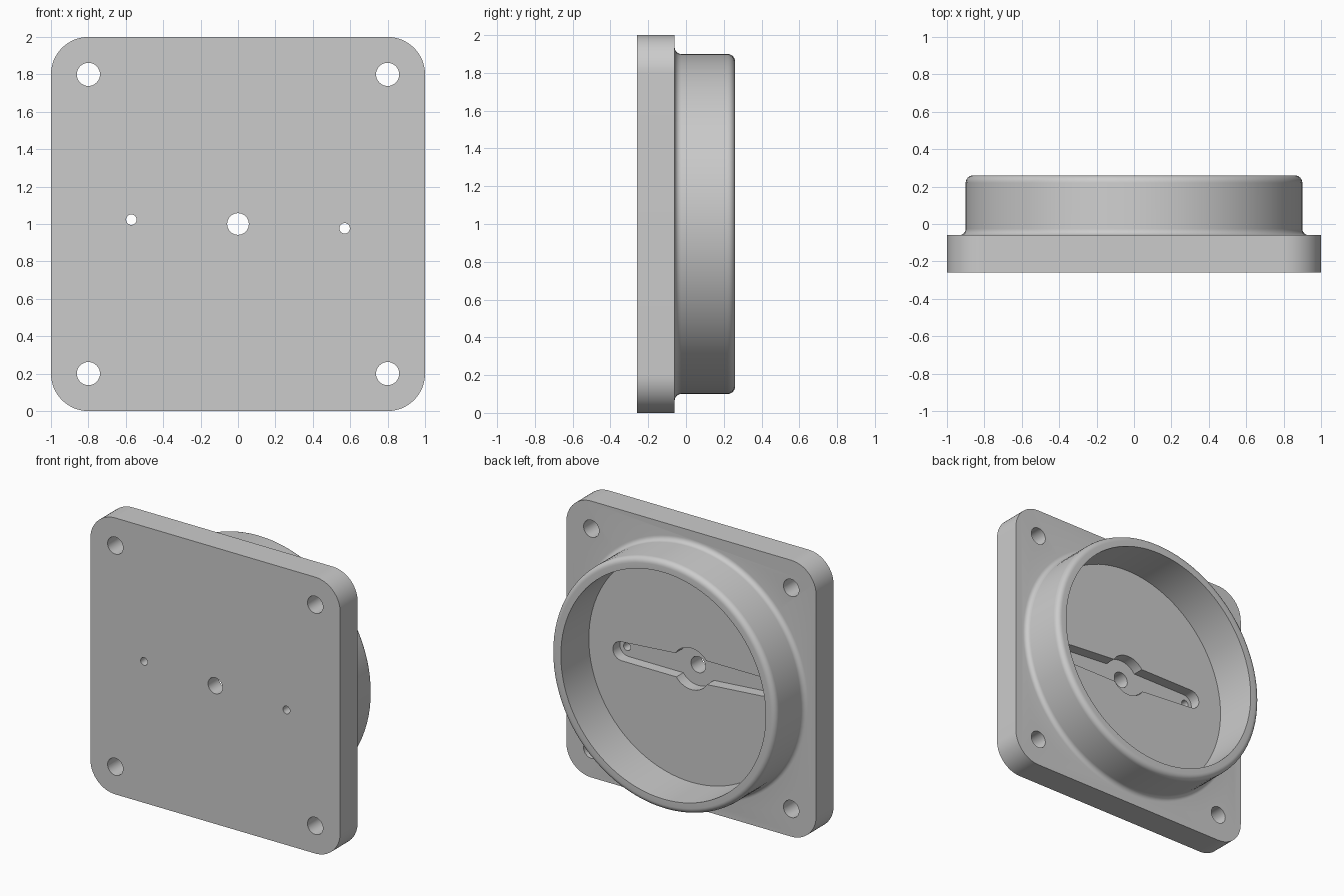
import bpy, bmesh
from math import sin, cos, pi, radians
from mathutils import Matrix, Vector

cube = bpy.data.objects.get("Cube")
if cube:
    bpy.data.objects.remove(cube, do_unlink=True)

FRONT, FACE, RIM = -0.26, -0.06, 0.26    # y levels
RECESS = -0.14
MID = 1.0                                # height of the centre axis

grey = bpy.data.materials.new("plain_grey")
grey.use_nodes = True
grey.diffuse_color = (0.6, 0.6, 0.6, 1)
grey.node_tree.nodes["Principled BSDF"].inputs["Base Color"].default_value = grey.diffuse_color


def arc(cx, cz, r, a0, a1, n):
    """Points on an arc, angles in degrees."""
    return [(cx + r * cos(radians(a0 + (a1 - a0) * i / n)),
             cz + r * sin(radians(a0 + (a1 - a0) * i / n))) for i in range(n + 1)]


def finish(name, bm):
    bmesh.ops.recalc_face_normals(bm, faces=bm.faces)
    mesh = bpy.data.meshes.new(name)
    bm.to_mesh(mesh)
    bm.free()
    mesh.materials.append(grey)
    obj = bpy.data.objects.new(name, mesh)
    bpy.context.collection.objects.link(obj)
    return obj


def prism(name, outline, y0, y1):
    """Extrude an outline in x and z along y."""
    bm = bmesh.new()
    face = bm.faces.new([bm.verts.new((x, y0, z)) for x, z in outline])
    top = bmesh.ops.extrude_face_region(bm, geom=[face])["geom"]
    bmesh.ops.translate(bm, vec=(0, y1 - y0, 0),
                        verts=[v for v in top if isinstance(v, bmesh.types.BMVert)])
    return finish(name, bm)


def disc(name, x, z, r, y0, y1, n=32):
    return prism(name, arc(x, z, r, 0, 360, n)[:-1], y0, y1)


def lathe(name, profile, steps):
    """Revolve a closed (radius, y) profile about the centre axis."""
    bm = bmesh.new()
    verts = [bm.verts.new((r, y, 0)) for r, y in profile]
    edges = [bm.edges.new((verts[i - 1], verts[i])) for i in range(len(verts))]
    bmesh.ops.spin(bm, geom=verts + edges, cent=(0, 0, 0), axis=(0, 1, 0),
                   angle=2 * pi, steps=steps)
    bmesh.ops.remove_doubles(bm, verts=bm.verts, dist=0.0001)
    bmesh.ops.translate(bm, vec=(0, 0, MID), verts=bm.verts)
    return finish(name, bm)


def combine(target, tool, operation):
    tool.hide_render = True
    mod = target.modifiers.new(operation.lower(), 'BOOLEAN')
    mod.operation, mod.object, mod.solver = operation, tool, 'EXACT'
    bpy.context.view_layer.objects.active = target
    bpy.ops.object.modifier_apply(modifier=mod.name)
    bpy.data.objects.remove(tool, do_unlink=True)


# Square plate with rounded corners
corners = [(0.8, 1.8, 0), (-0.8, 1.8, 90), (-0.8, 0.2, 180), (0.8, 0.2, 270)]
outline = []
for x, z, a in corners:
    outline += arc(x, z, 0.2, a, a + 90, 16)
plate = prism("flange_plate_with_collar", outline, FRONT, FACE)

# Round collar: filleted foot, rounded outer rim, sharp inner rim
profile = [(0.82, FACE - 0.03), (0.935, FACE - 0.03)]
profile += arc(0.935, FACE + 0.035, 0.035, 270, 180, 6)
profile += arc(0.86, RIM - 0.04, 0.04, 0, 90, 6)
profile += [(0.82, RIM)]
combine(plate, lathe("collar", profile, 96), 'UNION')

# Shallow two-armed recess in the collar floor, slightly tilted
tilt = Matrix.Rotation(radians(-2.3), 2)
arms = arc(0.56, 0, 0.068, -88, 88, 12) + [(0, 0.09)]
arms += arc(-0.56, 0, 0.068, 92, 268, 12) + [(0, -0.09)]
arms = [tilt @ Vector(p) + Vector((0, MID)) for p in arms]
combine(plate, prism("arm_cutter", arms, RECESS, 0.1), 'DIFFERENCE')
combine(plate, disc("hub_cutter", 0, MID, 0.15, RECESS, 0.1, 48), 'DIFFERENCE')

# Through holes: four corners, centre, one at each arm end
holes = [(x, z, 0.062) for x, z, a in corners]
holes += [(0, MID, 0.058), (0.57, 0.977, 0.028), (-0.57, 1.023, 0.028)]
for x, z, r in holes:
    combine(plate, disc("hole_cutter", x, z, r, FRONT - 0.1, 0.1), 'DIFFERENCE')

# Smooth the curved walls, keep the edges crisp
bpy.ops.object.select_all(action='DESELECT')
plate.select_set(True)
bpy.context.view_layer.objects.active = plate
bpy.ops.object.shade_smooth_by_angle(angle=radians(30))
